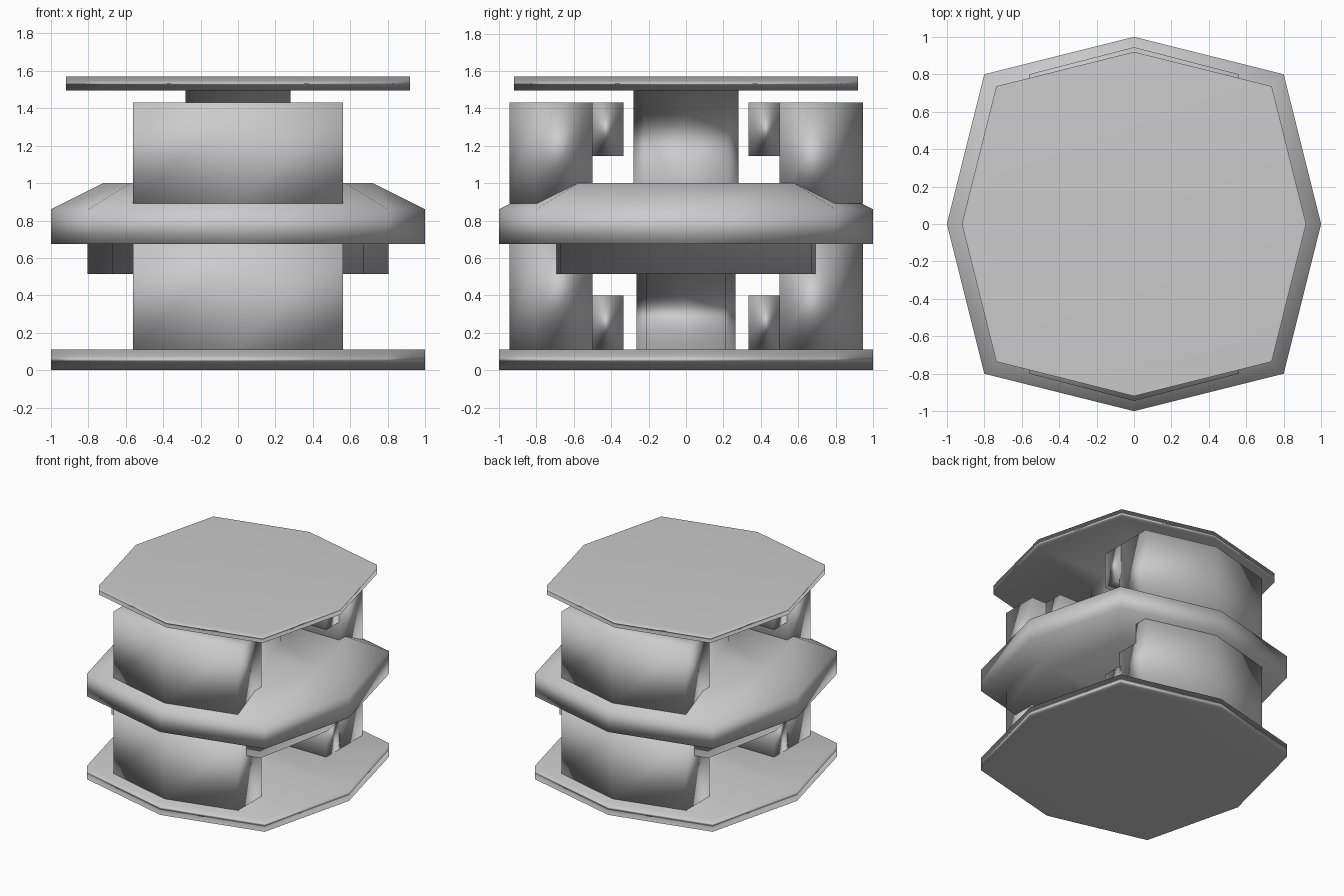
import bpy
import bmesh

if "Cube" in bpy.data.objects:
    bpy.data.objects.remove(bpy.data.objects["Cube"])


def finish(name, bm):
    bmesh.ops.recalc_face_normals(bm, faces=bm.faces[:])
    mesh = bpy.data.meshes.new(name)
    bm.to_mesh(mesh)
    bm.free()
    mesh.shade_smooth()
    obj = bpy.data.objects.new(name, mesh)
    bpy.context.collection.objects.link(obj)
    # area-weighted soft shading
    mod = obj.modifiers.new("soft_shading", 'WEIGHTED_NORMAL')
    mod.weight = 50
    return obj


def loft(bm, rings):
    """Skin between closed rings of equal point count and cap both ends."""
    loops = [[bm.verts.new(p) for p in ring] for ring in rings]
    n = len(loops[0])
    for a, b in zip(loops, loops[1:]):
        for i in range(n):
            j = (i + 1) % n
            bm.faces.new((a[i], a[j], b[j], b[i]))
    bm.faces.new(loops[0][::-1])
    bm.faces.new(loops[-1])


def octagon(a, d, z):
    return [(a, 0, z), (d, d, z), (0, a, z), (-d, d, z),
            (-a, 0, z), (-d, -d, z), (0, -a, z), (d, -d, z)]


# stacked plates and central columns: (axis radius, corner offset, height)
profile = [
    (1.0, 0.80, 0.0), (1.0, 0.80, 0.11),
    (0.265, 0.21, 0.11), (0.265, 0.21, 0.515),
    (0.805, 0.67, 0.515), (0.805, 0.67, 0.675),
    (1.0, 0.80, 0.675), (1.0, 0.80, 0.86),
    (0.72, 0.576, 1.0), (0.28, 0.225, 1.0),
    (0.28, 0.225, 1.495), (0.92, 0.736, 1.495), (0.92, 0.736, 1.57),
]
bm = bmesh.new()
loft(bm, [octagon(*p) for p in profile])
finish("plates_and_columns", bm)

# curved outer wall and inner ledge outlines for the front side
wall = [(-0.56, -0.80), (0, -0.945), (0.56, -0.80), (0.56, -0.50), (-0.56, -0.50)]
ledge = [(-0.56, -0.52), (0.43, -0.52), (0.43, -0.335), (-0.56, -0.335)]


def block(name, turn, wall_z, ledge_z):
    bm = bmesh.new()
    for outline, zs in ((wall, wall_z), (ledge, ledge_z)):
        loft(bm, [[(turn * x, turn * y, z) for x, y in outline] for z in zs])
    finish(name, bm)


# front blocks, and back blocks turned half way round
for side, turn in (("front", 1), ("back", -1)):
    block("lower_" + side + "_block", turn, (0.11, 0.68), (0.11, 0.40))
    block("upper_" + side + "_block", turn, (0.89, 1.43), (1.145, 1.43))
